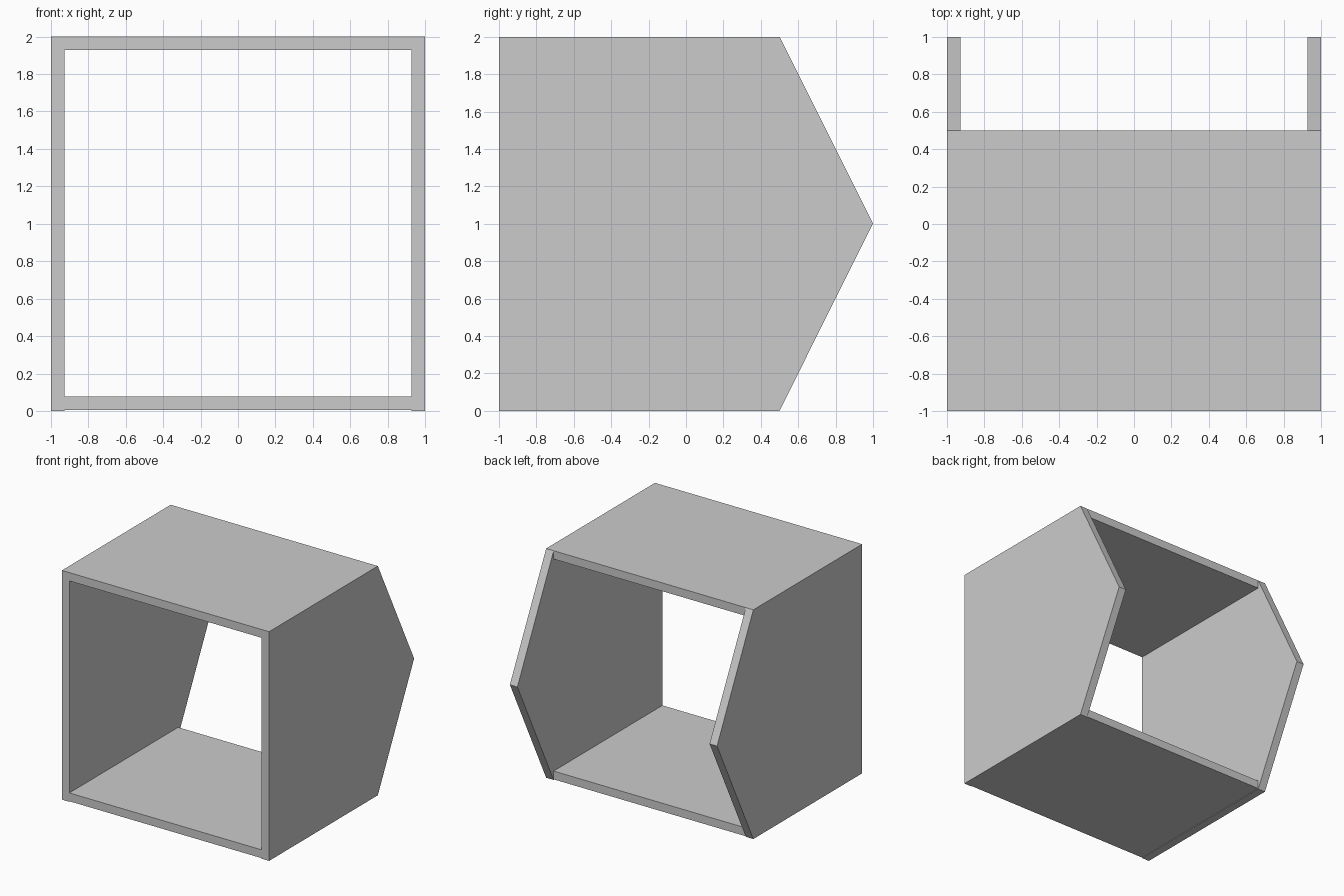
import bpy, bmesh
from mathutils import Vector

if "Cube" in bpy.data.objects:
    bpy.data.objects.remove(bpy.data.objects["Cube"])

T = 0.0725  # board thickness


def extruded_board(name, profile, x0, x1):
    """Extrude a (y, z) profile along x from x0 to x1."""
    bm = bmesh.new()
    face = bm.faces.new([bm.verts.new((x0, y, z)) for y, z in profile])
    ext = bmesh.ops.extrude_face_region(bm, geom=[face])
    moved = [v for v in ext["geom"] if isinstance(v, bmesh.types.BMVert)]
    bmesh.ops.translate(bm, verts=moved, vec=Vector((x1 - x0, 0, 0)))
    bmesh.ops.recalc_face_normals(bm, faces=bm.faces)
    mesh = bpy.data.meshes.new(name)
    bm.to_mesh(mesh)
    bm.free()
    obj = bpy.data.objects.new(name, mesh)
    bpy.context.collection.objects.link(obj)
    return obj


# Pointed side panels
side = [(-1, 0), (0.5, 0), (1, 1.0025), (0.5, 2), (-1, 2)]
extruded_board("left_panel", side, -1, -1 + T)
extruded_board("right_panel", side, 1 - T, 1)

# Top and bottom boards fitted between the panels; the bottom sits slightly raised
for name, z in (("top_board", 2 - T), ("bottom_board", 0.005)):
    rect = [(-1, z), (0.5, z), (0.5, z + T), (-1, z + T)]
    extruded_board(name, rect, -1 + T, 1 - T)
